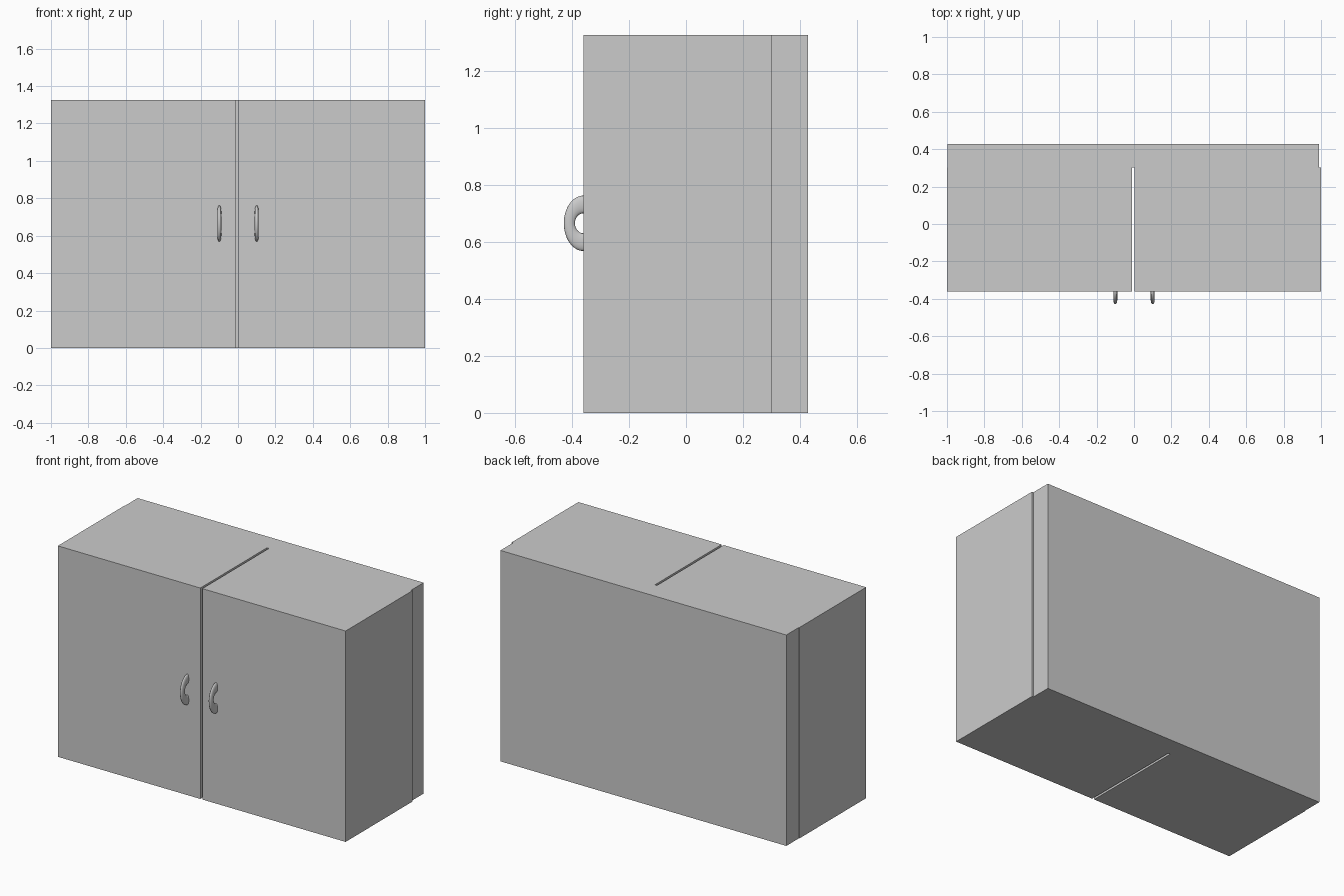
import bpy, bmesh
from math import sin, cos, pi

if "Cube" in bpy.data.objects:
    bpy.data.objects.remove(bpy.data.objects["Cube"])

HEIGHT = 1.325
FRONT_Y, STEP_Y, BACK_Y = -0.36, 0.302, 0.428


def new_object(name, bm):
    bmesh.ops.recalc_face_normals(bm, faces=bm.faces[:])
    mesh = bpy.data.meshes.new(name)
    bm.to_mesh(mesh)
    bm.free()
    obj = bpy.data.objects.new(name, mesh)
    bpy.context.collection.objects.link(obj)
    return obj


def box(name, lo, hi):
    bm = bmesh.new()
    bmesh.ops.create_cube(bm, size=1)
    for v in bm.verts:
        v.co = [(a + b) / 2 + c * (b - a) for a, b, c in zip(lo, hi, v.co)]
    return new_object(name, bm)


def handle(name, x, segments=32, sides=16):
    # flattened half ring swept outwards from the door face
    bm = bmesh.new()
    rings = []
    for i in range(segments + 1):
        a = pi * i / segments
        ring = []
        for j in range(sides):
            b = 2 * pi * j / sides
            dz = 0.066 + 0.031 * cos(b)
            dy = 0.049 + 0.0195 * cos(b)
            ring.append(bm.verts.new((x + 0.0105 * sin(b),
                                      FRONT_Y - dy * sin(a),
                                      0.665 + dz * cos(a))))
        rings.append(ring)
    for r, s in zip(rings, rings[1:]):
        for j in range(sides):
            k = (j + 1) % sides
            bm.faces.new((r[j], r[k], s[k], s[j]))
    bm.faces.new(rings[0])
    bm.faces.new(rings[-1])
    for f in bm.faces:
        f.smooth = len(f.verts) == 4
    return new_object(name, bm)


# rear cabinet body, slightly narrower than the front blocks
box("cabinet_back", (-0.997, STEP_Y, 0), (0.99, BACK_Y, HEIGHT))

# two deep door blocks with a narrow gap between them
box("left_door", (-1.0, FRONT_Y, 0), (-0.01, STEP_Y, HEIGHT))
box("right_door", (0.004, FRONT_Y, 0), (1.0, STEP_Y, HEIGHT))

# handles
for side, x in (("left", -0.1), ("right", 0.1)):
    handle(side + "_handle", x)
